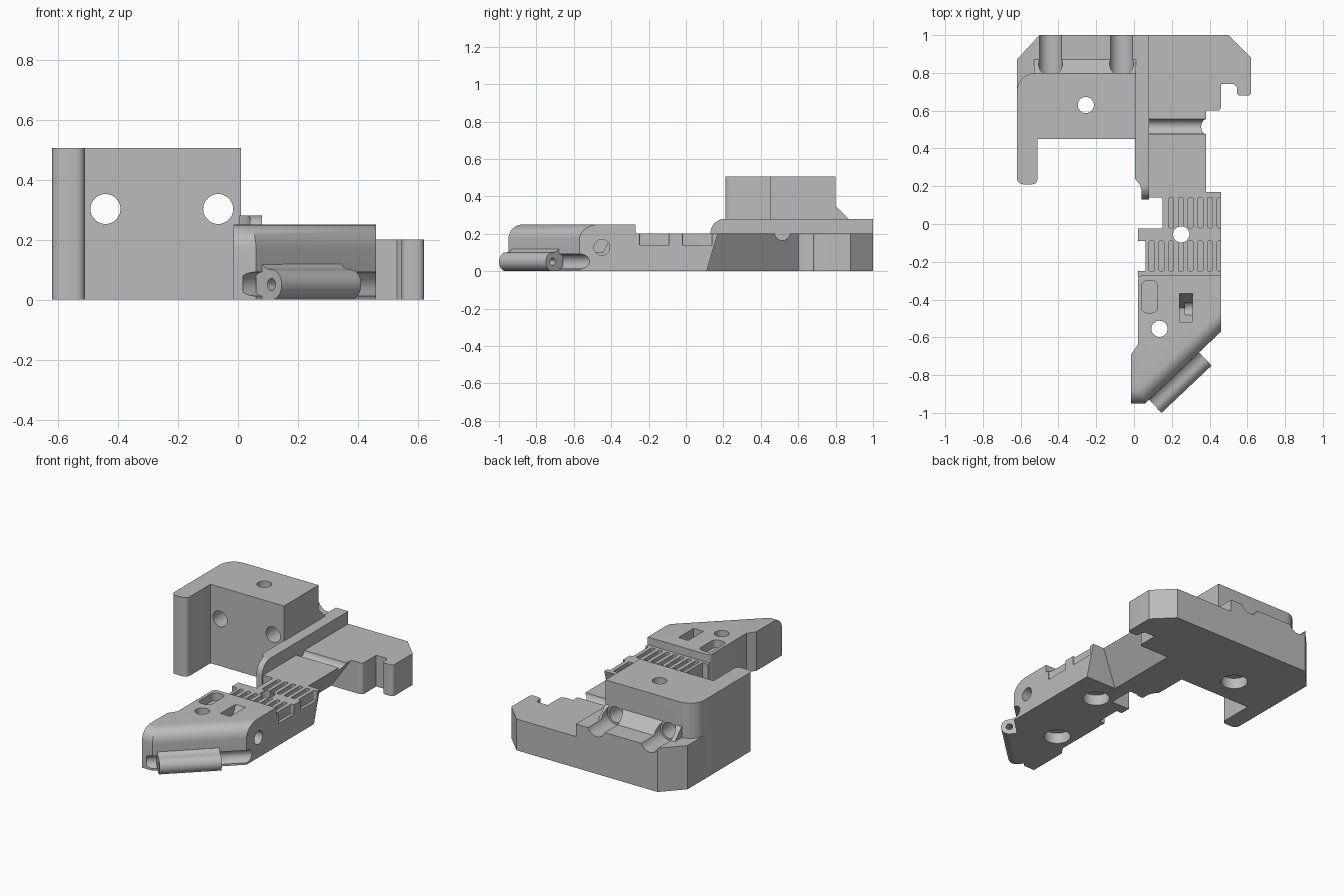
import bpy, bmesh
from math import sin, cos, pi, radians
from mathutils import Matrix

if "Cube" in bpy.data.objects:
    bpy.data.objects.remove(bpy.data.objects["Cube"])

GREY = (0.5, 0.5, 0.5, 1)
mat = bpy.data.materials.new("plain_grey")
mat.use_nodes = True
mat.diffuse_color = GREY
mat.node_tree.nodes["Principled BSDF"].inputs["Base Color"].default_value = GREY


def arc(cx, cy, r, a0, a1, n=10):
    """Points along a circular arc, angles in degrees."""
    return [(cx + r * cos(radians(a0 + (a1 - a0) * i / n)),
             cy + r * sin(radians(a0 + (a1 - a0) * i / n))) for i in range(n + 1)]


def loft(name, low, high, a, b, axis="z"):
    """Join two matching outlines placed at a and b along an axis."""
    put = {"x": lambda p, t: (t, p[0], p[1]),
           "y": lambda p, t: (p[0], t, p[1]),
           "z": lambda p, t: (p[0], p[1], t)}[axis]
    bm = bmesh.new()
    lo = [bm.verts.new(put(p, a)) for p in low]
    hi = [bm.verts.new(put(p, b)) for p in high]
    bm.faces.new(lo)
    bm.faces.new(hi)
    for i in range(len(lo)):
        j = (i + 1) % len(lo)
        bm.faces.new((lo[i], lo[j], hi[j], hi[i]))
    bmesh.ops.recalc_face_normals(bm, faces=bm.faces)
    mesh = bpy.data.meshes.new(name)
    bm.to_mesh(mesh)
    bm.free()
    ob = bpy.data.objects.new(name, mesh)
    bpy.context.collection.objects.link(ob)
    mesh.materials.append(mat)
    return ob


def prism(name, pts, a, b, axis="z"):
    return loft(name, pts, pts, a, b, axis)


def rod(x, y, r, a, b, axis="z"):
    return prism("cutter", arc(x, y, r, 0, 352.5, 47), a, b, axis)


def box(x0, x1, y0, y1, z0, z1):
    return prism("cutter", [(x0, y0), (x1, y0), (x1, y1), (x0, y1)], z0, z1)


def slot(x0, x1, y0, y1, z0, z1, r):
    pts = (arc(x1 - r, y1 - r, r, 0, 90, 6) + arc(x0 + r, y1 - r, r, 90, 180, 6)
           + arc(x0 + r, y0 + r, r, 180, 270, 6) + arc(x1 - r, y0 + r, r, 270, 360, 6))
    return prism("cutter", pts, z0, z1)


def carve(ob, cutters, op="DIFFERENCE"):
    for c in cutters:
        c.hide_render = True
        mod = ob.modifiers.new("cut", "BOOLEAN")
        mod.object, mod.operation, mod.solver = c, op, "EXACT"
        bpy.context.view_layer.objects.active = ob
        bpy.ops.object.modifier_apply(modifier=mod.name)
        bpy.data.objects.remove(c)


def bevel(ob, test, width):
    bm = bmesh.new()
    bm.from_mesh(ob.data)
    edges = [e for e in bm.edges if test(e.verts[0].co, e.verts[1].co)]
    bmesh.ops.bevel(bm, geom=edges, offset=width, segments=8, profile=0.5, affect="EDGES")
    bm.to_mesh(ob.data)
    bm.free()


def screw_hole(x, y):
    """Through hole with a wide counterbore underneath."""
    return [rod(x, y, 0.043, -0.1, 0.7), rod(x, y, 0.08, -0.1, 0.07)]


# Tall block with a forward ear at its outer side
block = prism("mount_block",
              arc(-0.585, 0.245, 0.035, 180, 270, 6) + arc(-0.54, 0.24, 0.03, 270, 360, 6)
              + [(-0.51, 0.45), (0.01, 0.45), (0.01, 0.8)]
              + arc(-0.52, 0.7, 0.1, 90, 180), 0, 0.505)

# Low ledge behind the block, and the ramp leading up from it
ledge = prism("rear_ledge", [(-0.62, 0.68), (0.01, 0.68), (0.01, 1), (-0.5, 1), (-0.62, 0.87)],
              0, 0.28)
ramp = prism("ledge_ramp", [(0.78, 0.27), (0.88, 0.27), (0.8, 0.35), (0.78, 0.35)],
             -0.53, 0.01, "x")
for part in (block, ledge, ramp):
    carve(part, [rod(x, 0.302, 0.05, 0.3, 1.1, "y") for x in (-0.442, -0.066)])
for part in (ledge, ramp):
    carve(part, [rod(x, 0.302, 0.063, 0.8, 1.1, "y") for x in (-0.442, -0.066)])
for part in (block, ledge):
    carve(part, screw_hole(-0.255, 0.63))

# Raised rail with a rounded nose
rail = prism("centre_rail",
             [(0.04, 0.13), (0.08, 0.13), (0.08, 1), (0.005, 1), (0.005, 0.24), (0.03, 0.21),
              (0.04, 0.18)], 0, 0.28)
nose = prism("cutter", [(1.1, -0.1), (1.1, 0.4), (1.1, 0.28)][:1] + [(1.1, 0.28)]
             + arc(0.21, 0.2, 0.08, 90, 180) + [(0.13, -0.1)], -0.1, 0.2, "x")
carve(rail, [nose], "INTERSECT")

# Flat plate running from the side hook down to the grille
plate = prism("side_plate",
              [(0.08, 1), (0.5, 1), (0.62, 0.88)]
              + arc(0.6, 0.7, 0.02, 0, -90, 4) + arc(0.565, 0.7, 0.02, 270, 180, 4)
              + [(0.545, 0.725), (0.53, 0.74), (0.46, 0.74)]
              + arc(0.44, 0.62, 0.02, 0, -90, 4) + arc(0.415, 0.565, 0.035, 90, 180, 5)
              + [(0.38, 0.2)] + arc(0.44, 0.165, 0.02, 90, 0, 4)
              + [(0.46, -0.28), (0.02, -0.28), (0.02, -0.25), (0.06, -0.25), (0.06, -0.09),
                 (0.02, -0.09), (0.02, -0.025), (0.15, -0.025), (0.15, 0.14), (0.06, 0.14),
                 (0.06, 1)], 0, 0.2)


def wedge(z):
    x, y = 0.24 + 0.7 * z, 0.11 + 0.3 * z
    return [(x, y), (0.56, y), (0.56, 0.6), (x, 0.6)]


bite = wedge(-0.02), wedge(0.22)
for outline in bite:  # keep the cut clear of the wide rear part
    outline[1], outline[2] = (0.8, outline[1][1]), (0.8, 0.6)
carve(plate, [loft("cutter", *bite, -0.02, 0.22), rod(0.515, 0.205, 0.04, 0.08, 0.7, "x")])
# Grille slots
for i in range(8):
    x = 0.08 + 0.0515 * i
    rows = [(-0.25, -0.09)] + ([(-0.02, 0.14)] if i > 1 else [])
    carve(plate, [slot(x, x + 0.027, y0, y1, 0.14, 0.3, 0.008) for y0, y1 in rows])
carve(plate, screw_hole(0.25, -0.055))

# Front arm with a diagonal rounded face
arm = prism("front_arm",
            [(0.02, -0.64), (-0.015, -0.69), (-0.015, -0.95), (0.06, -0.95), (0.46, -0.57),
             (0.46, -0.27)] + arc(0.05, -0.3, 0.03, 90, 180, 5), 0, 0.25)
bevel(arm, lambda a, b: min(a.z, b.z) > 0.2 and (a.y + b.y) / 2 < -0.7
      and max(a.x, b.x) > 0.03, 0.08)

TURN = Matrix.Translation((0.08, -0.93, 0)) @ Matrix.Rotation(radians(43.4), 4, "Z")
groove = rod(0, 0.052, 0.04, -0.06, 0.6, "x")
groove.data.transform(TURN)
window = prism("cutter", [(-0.36, 0.27), (-0.37, 0.24), (-0.445, 0.1), (-0.52, 0.1),
                          (-0.52, 0.27)], 0.24, 0.31, "x")
carve(arm, [groove, window, slot(0.04, 0.125, -0.47, -0.3, 0.2, 0.3, 0.03),
            rod(-0.45, 0.127, 0.042, 0.27, 0.6, "x")] + screw_hole(0.135, -0.555))

# Hinge barrel blended into the diagonal face
hinge = prism("hinge_barrel",
              [(0.03, 0), (-0.045, 0)] + arc(-0.046, 0.05, 0.05, 270, 90, 20)
              + arc(-0.045, 0.165, 0.065, 270, 360, 8)[1:] + [(0.03, 0.165)], 0, 0.364, "x")
carve(hinge, [rod(-0.046, 0.05, 0.02, -0.1, 0.5, "x")])
hinge.data.transform(TURN)

# Smooth the round surfaces and keep the hard edges crisp
parts = (block, ledge, ramp, rail, plate, arm, hinge)
bpy.ops.object.select_all(action="DESELECT")
for part in parts:
    part.select_set(True)
bpy.context.view_layer.objects.active = block
bpy.ops.object.shade_smooth_by_angle(angle=radians(30))
